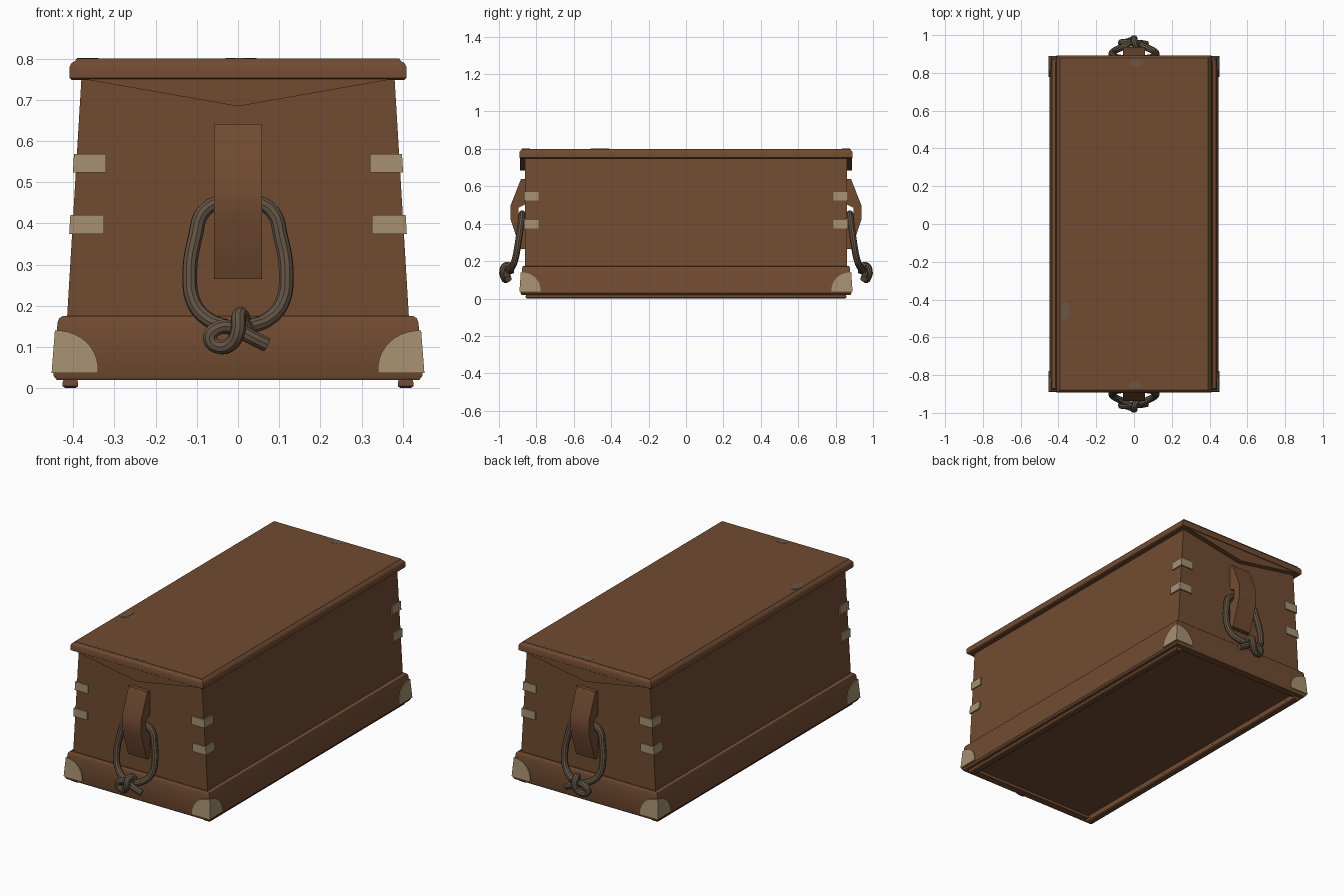
import bpy, bmesh, math

cube = bpy.data.objects.get("Cube")
if cube:
    bpy.data.objects.remove(cube, do_unlink=True)


def material(name, rgb):
    m = bpy.data.materials.new(name)
    m.use_nodes = True
    colour = (*rgb, 1)
    m.diffuse_color = colour
    m.node_tree.nodes["Principled BSDF"].inputs["Base Color"].default_value = colour
    return m


WOOD = material("brown wood", (0.165, 0.071, 0.031))
BRASS = material("dull brass", (0.38, 0.28, 0.165))
ROPE = material("grey brown rope", (0.125, 0.088, 0.058))
WORN = material("worn wood", (0.14, 0.095, 0.062))


def finish(ob, mat, mirror=(False, False)):
    ob.data.materials.append(mat)
    if any(mirror):
        mod = ob.modifiers.new("mirror", "MIRROR")
        mod.use_axis = (*mirror, False)
        mod.use_mirror_merge = False
    bpy.ops.object.select_all(action="DESELECT")
    ob.select_set(True)
    bpy.context.view_layer.objects.active = ob
    if ob.type == "CURVE":
        bpy.ops.object.convert(target="MESH")
    bpy.ops.object.shade_smooth_by_angle(angle=math.radians(35))
    return ob


def loft(name, rings, mat, mirror=(False, False)):
    """Skin a stack of matching point loops and cap both ends."""
    bm = bmesh.new()
    loops = [[bm.verts.new(p) for p in ring] for ring in rings]
    for a, b in zip(loops, loops[1:]):
        for i in range(len(a)):
            j = (i + 1) % len(a)
            bm.faces.new((a[i], a[j], b[j], b[i]))
    bm.faces.new(loops[0][::-1])
    bm.faces.new(loops[-1])
    bmesh.ops.recalc_face_normals(bm, faces=bm.faces)
    mesh = bpy.data.meshes.new(name)
    bm.to_mesh(mesh)
    bm.free()
    ob = bpy.data.objects.new(name, mesh)
    bpy.context.collection.objects.link(ob)
    return finish(ob, mat, mirror)


def rect(hx, hy, z, cx=0):
    return [(cx + sx * hx, sy * hy, z) for sx, sy in ((-1, -1), (1, -1), (1, 1), (-1, 1))]


def bracket(hx, hy, z, wx, wy, t=0.007):
    """L-shaped section wrapping the front left corner."""
    return [(hx - wx, -hy - t, z), (hx + t, -hy - t, z), (hx + t, -hy + wy, z),
            (hx, -hy + wy, z), (hx, -hy, z), (hx - wx, -hy, z)]


def tube(name, points, radius, mirror):
    cu = bpy.data.curves.new(name, "CURVE")
    cu.dimensions = "3D"
    cu.bevel_depth = radius
    cu.bevel_resolution = 3
    cu.resolution_u = 6
    cu.use_fill_caps = True
    sp = cu.splines.new("BEZIER")
    sp.bezier_points.add(len(points) - 1)
    for bp, (x, out, z) in zip(sp.bezier_points, points):
        bp.co = (x, -out, z)
        bp.handle_left_type = bp.handle_right_type = "AUTO"
    ob = bpy.data.objects.new(name, cu)
    bpy.context.collection.objects.link(ob)
    return finish(ob, ROPE, mirror)


def body_x(z):
    return 0.415 - (z - 0.17) * 0.06


BODY_Y = 0.86
BOTH = (True, True)
ENDS = (False, True)

# Tapered box and the plinth around its foot, recessed underneath
loft("body", [rect(body_x(z), BODY_Y, z) for z in (0.1, 0.77)], WOOD)
loft("plinth", [rect(*r) for r in (
    (0.39, 0.84, 0.035), (0.39, 0.84, 0.02), (0.44, 0.88, 0.02), (0.448, 0.886, 0.03),
    (0.438, 0.877, 0.16), (0.434, 0.874, 0.17), (0.425, 0.868, 0.175))], WOOD)
loft("runner", [rect(hx, hy, z, 0.407) for hx, hy, z in (
    (0.012, 0.85, 0), (0.019, 0.857, 0.005), (0.019, 0.857, 0.013), (0.014, 0.855, 0.03))],
    WOOD, (True, False))

# Lid with rounded rim, and the peaked boards under its ends
loft("lid", [rect(*r) for r in (
    (0.403, 0.884, 0.748), (0.409, 0.891, 0.753), (0.409, 0.891, 0.78), (0.404, 0.887, 0.789),
    (0.395, 0.88, 0.794), (0.392, 0.878, 0.8))], WOOD)
loft("lid_end_board", [[(-0.385, y, 0.752), (0, y, 0.684), (0.385, y, 0.752)]
                       for y in (-0.888, -0.855)], WOOD, ENDS)

# Wooden handle blocks, notched behind for the rope
cleat = [(0.855, 0.64), (0.882, 0.64), (0.937, 0.5), (0.937, 0.42), (0.885, 0.265),
         (0.855, 0.265), (0.855, 0.415), (0.895, 0.43), (0.895, 0.485), (0.855, 0.505)]
loft("handle_block", [[(x, -y, z) for y, z in cleat] for x in (-0.058, 0.058)], WOOD, ENDS)

# Rope loops and knots
half = [(0.03, 0.95, 0.15), (0.07, 0.933, 0.165), (0.106, 0.915, 0.205), (0.117, 0.9, 0.28),
        (0.103, 0.887, 0.37), (0.086, 0.88, 0.425), (0.05, 0.877, 0.45)]
loop = half + [(0, 0.876, 0.452)] + [(-x, y, z) for x, y, z in reversed(half)]
tube("rope_loop", loop, 0.018, ENDS)
tube("rope_knot", [
    (0.07, 0.95, 0.105), (0.03, 0.957, 0.125), (-0.01, 0.957, 0.145), (-0.05, 0.962, 0.145),
    (-0.068, 0.96, 0.12), (-0.045, 0.962, 0.1), (-0.015, 0.972, 0.11), (0.0, 0.981, 0.14),
    (0.002, 0.967, 0.175), (0.01, 0.945, 0.175), (0.02, 0.935, 0.135)], 0.018, ENDS)

# Brass corner straps
for name, low, high, inner in (("upper_strap", 0.523, 0.569, 0.32),
                               ("lower_strap", 0.374, 0.42, 0.325)):
    loft(name, [bracket(body_x(z), BODY_Y, z, body_x(z) - inner, 0.072)
                for z in (low, high)], BRASS, BOTH)

# Quarter-round brass corners on the plinth
rings = []
for i in range(10):
    a = math.radians(i * 9.4)
    z = 0.037 + 0.103 * math.sin(a)
    w = 0.108 * math.cos(a)
    drop = (z - 0.03) / 0.13
    rings.append(bracket(0.448 - 0.01 * drop, 0.886 - 0.009 * drop, z, w, w, 0.005))
loft("plinth_corner", rings, BRASS, BOTH)

# Worn spots on the lid
for name, x, y, rx, ry in (("front_worn_spot", 0.005, -0.855, 0.035, 0.022),
                           ("back_worn_spot", 0.01, 0.855, 0.035, 0.022),
                           ("side_worn_spot", -0.365, -0.46, 0.026, 0.05)):
    loft(name, [[(x + rx * math.cos(k * math.pi / 4), y + ry * math.sin(k * math.pi / 4), z)
                 for k in range(8)] for z in (0.799, 0.801)], WORN)
